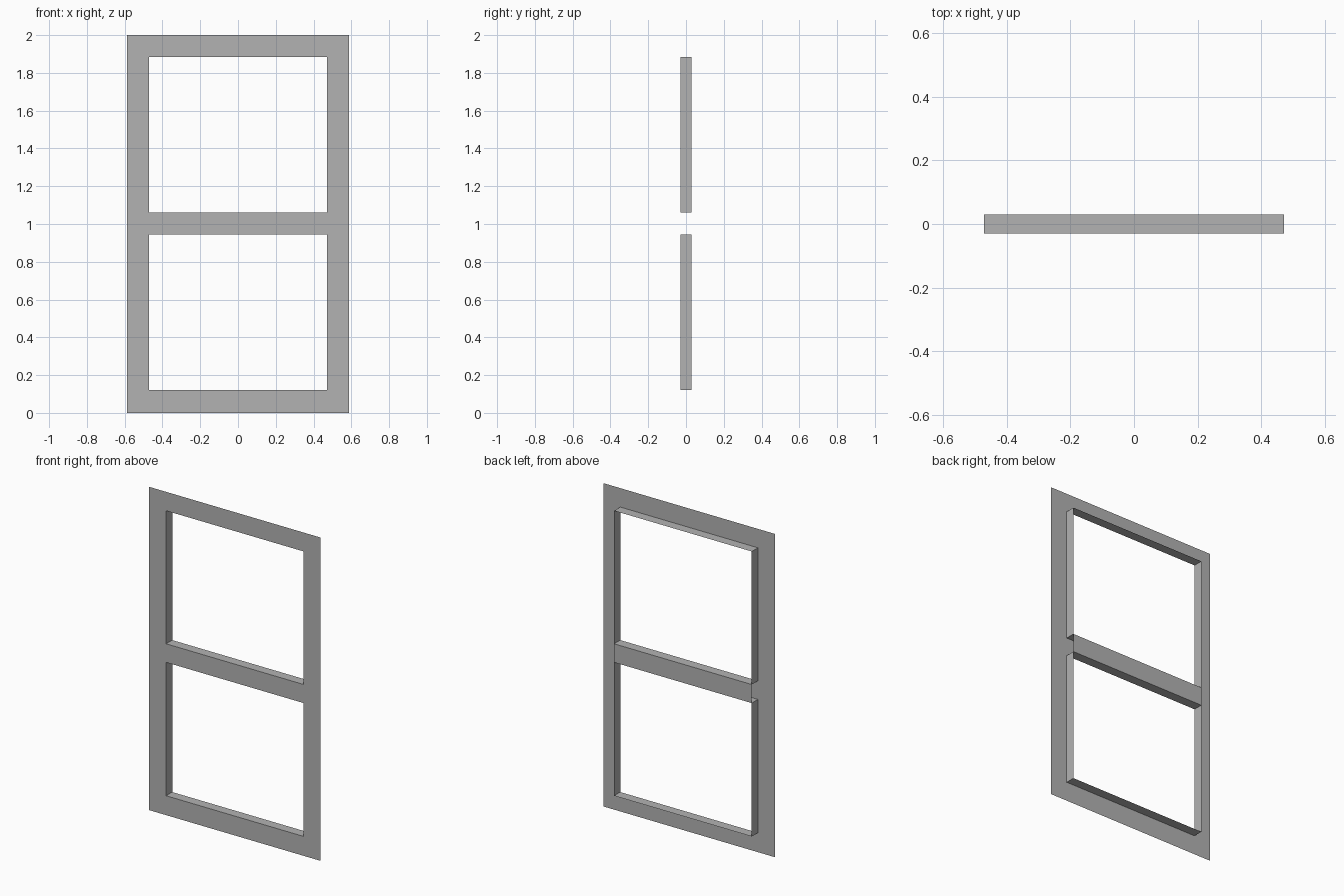
import bpy

cube = bpy.data.objects.get("Cube")
if cube:
    bpy.data.objects.remove(cube, do_unlink=True)

# Main measurements
OUT_X, IN_X = 0.587, 0.471
HEIGHT = 2.0
FRONT, BACK = -0.03, 0.03
LOWER = (0.12, 0.945)
UPPER = (1.06, 1.883)

grey = bpy.data.materials.new("plain grey")
grey.use_nodes = True
grey.diffuse_color = (0.45, 0.45, 0.45, 1)
bsdf = next(n for n in grey.node_tree.nodes if n.type == "BSDF_PRINCIPLED")
bsdf.inputs["Base Color"].default_value = grey.diffuse_color


def make(name, verts, faces):
    mesh = bpy.data.meshes.new(name)
    mesh.from_pydata(verts, [], faces)
    mesh.materials.append(grey)
    obj = bpy.data.objects.new(name, mesh)
    bpy.context.collection.objects.link(obj)
    return obj


def rectangle(x, z, y):
    """Corners of an upright rectangle, counter-clockwise from the front."""
    return [(-x, y, z[0]), (x, y, z[0]), (x, y, z[1]), (-x, y, z[1])]


# Front plate: a grid of cells with the two openings left out
xs = [-OUT_X, -IN_X, IN_X, OUT_X]
zs = [0, *LOWER, *UPPER, HEIGHT]
cols = len(xs)
verts = [(x, FRONT, z) for z in zs for x in xs]
faces = []
for row in range(len(zs) - 1):
    for col in range(cols - 1):
        if col == 1 and row in (1, 3):
            continue
        a = row * cols + col
        faces.append((a, a + 1, a + cols + 1, a + cols))
make("front_plate", verts, faces)

# Thin linings running back from each opening, facing inwards
for name, span in (("lower_lining", LOWER), ("upper_lining", UPPER)):
    verts = rectangle(IN_X, span, FRONT) + rectangle(IN_X, span, BACK)
    faces = [(i, (i + 1) % 4, (i + 1) % 4 + 4, i + 4) for i in range(4)]
    make(name, verts, faces)

# Back face of the middle rail, closing the gap between the linings
make("middle_rail_back", rectangle(IN_X, (LOWER[1], UPPER[0]), BACK), [(3, 2, 1, 0)])
